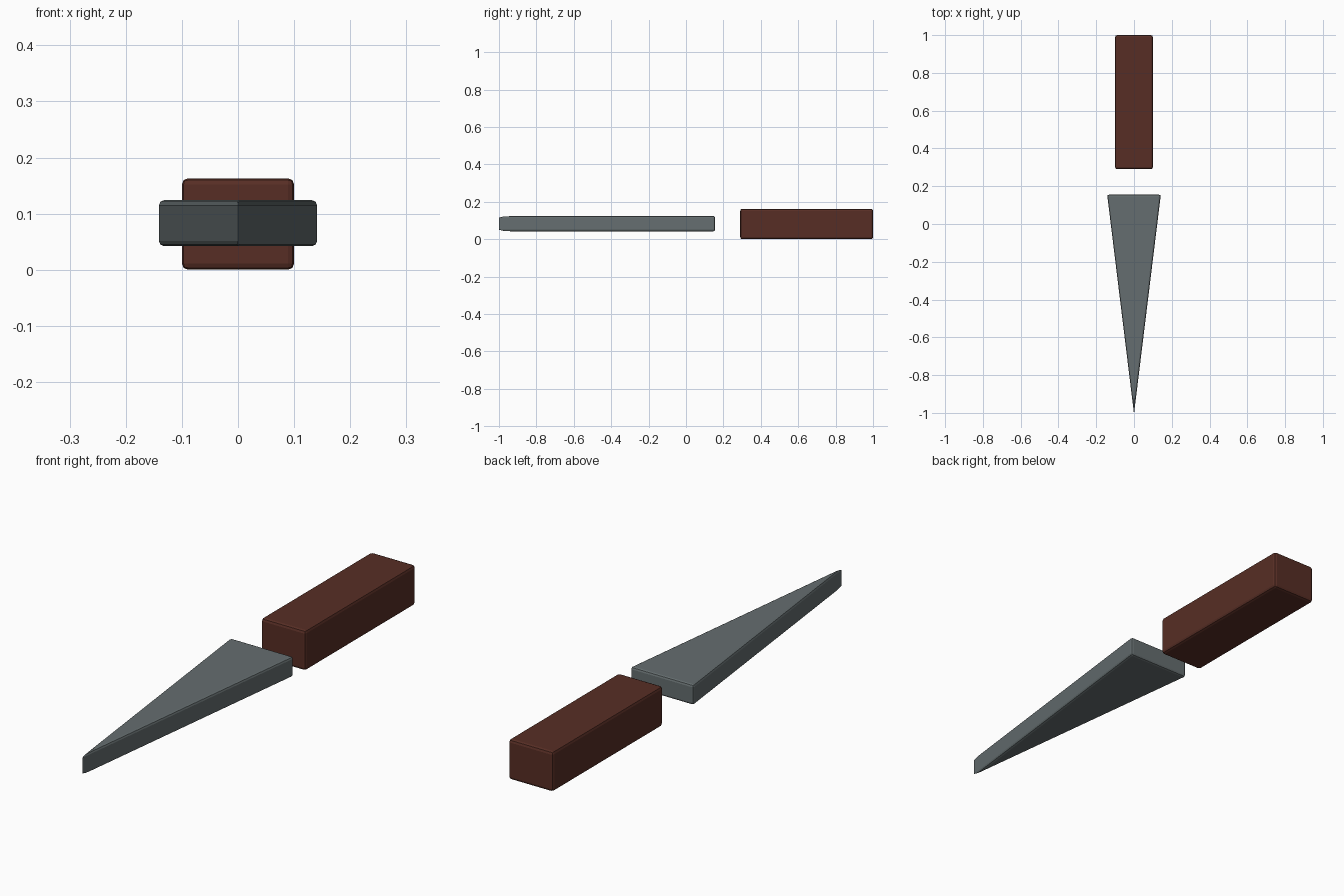
import bpy
import bmesh

cube = bpy.data.objects.get("Cube")
if cube:
    bpy.data.objects.remove(cube, do_unlink=True)


def make_material(name, rgb):
    mat = bpy.data.materials.new(name)
    mat.use_nodes = True
    color = (*rgb, 1.0)
    mat.diffuse_color = color
    mat.node_tree.nodes["Principled BSDF"].inputs["Base Color"].default_value = color
    return mat


def rounded_prism(name, outline, z_low, z_high, radius, mat):
    """Extrude a flat outline upward and round its edges."""
    mesh = bpy.data.meshes.new(name)
    bm = bmesh.new()
    base = bm.faces.new([bm.verts.new((x, y, z_low)) for x, y in outline])
    top = bmesh.ops.extrude_face_region(bm, geom=[base])["geom"]
    lifted = [v for v in top if isinstance(v, bmesh.types.BMVert)]
    bmesh.ops.translate(bm, verts=lifted, vec=(0, 0, z_high - z_low))
    bmesh.ops.recalc_face_normals(bm, faces=bm.faces)
    bm.to_mesh(mesh)
    bm.free()
    mesh.materials.append(mat)

    obj = bpy.data.objects.new(name, mesh)
    bpy.context.collection.objects.link(obj)
    bevel = obj.modifiers.new("Rounded edges", "BEVEL")
    bevel.width = radius
    bevel.segments = 2
    bevel.limit_method = "NONE"
    bevel.use_clamp_overlap = False
    return obj


steel = make_material("grey steel", (0.13, 0.155, 0.16))
wood = make_material("dark red wood", (0.096, 0.027, 0.018))

# Blade: a long flat wedge pointing forward
rounded_prism("blade", [(-0.142, 0.155), (0, -1.005), (0.142, 0.155)],
              0.042, 0.124, 0.009, steel)

# Handle: a rounded block set behind the blade
rounded_prism("handle", [(-0.1, 0.29), (0.1, 0.29), (0.1, 1.0), (-0.1, 1.0)],
              0.0, 0.163, 0.011, wood)
